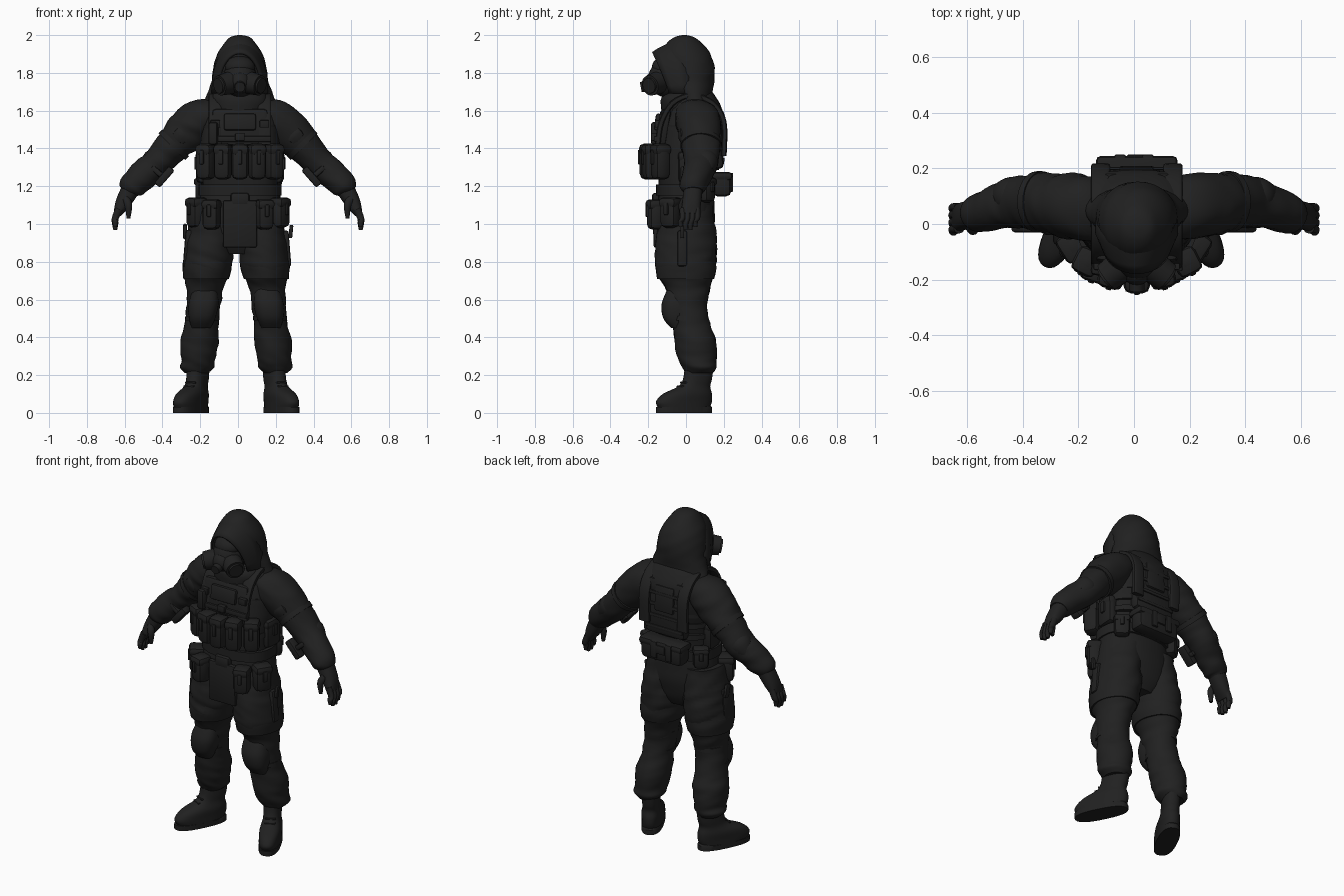
import bpy, bmesh, math
from mathutils import Vector, Matrix, noise

cube = bpy.data.objects.get("Cube")
if cube:
    bpy.data.objects.remove(cube)

black = bpy.data.materials.new("matte_black")
black.use_nodes = True
shade = .015
black.diffuse_color = (shade, shade, shade, 1)
bsdf = black.node_tree.nodes["Principled BSDF"]
bsdf.inputs["Base Color"].default_value = black.diffuse_color
bsdf.inputs["Roughness"].default_value = .9

X, Y, Z = Vector((1, 0, 0)), Vector((0, 1, 0)), Vector((0, 0, 1))
SIDES = ((1, "left"), (-1, "right"))
BACK = math.pi


def finish(name, bm):
    bmesh.ops.recalc_face_normals(bm, faces=bm.faces)
    mesh = bpy.data.meshes.new(name)
    bm.to_mesh(mesh)
    bm.free()
    mesh.materials.append(black)
    part = bpy.data.objects.new(name, mesh)
    bpy.context.collection.objects.link(part)
    bpy.ops.object.select_all(action='DESELECT')
    part.select_set(True)
    bpy.context.view_layer.objects.active = part
    bpy.ops.object.shade_smooth_by_angle(angle=math.radians(40))
    return part


def smooth_keys(keys, steps):
    """Hermite interpolation through the key rings."""
    keys = [Vector(key) for key in keys]
    last = len(keys) - 1
    slopes = [(keys[min(i + 1, last)] - keys[max(i - 1, 0)]) / 2 for i in range(last + 1)]
    rings = []
    for i in range(last):
        step = keys[i + 1] - keys[i]
        for t in (j / steps for j in range(steps)):
            ease = t * t * (3 - 2 * t)
            pull = slopes[i] * (1 - t) - slopes[i + 1] * t
            rings.append(keys[i] + step * ease + pull * t * (1 - t))
    return rings + [keys[last]]


def loft(name, keys, ref=None, steps=4, sides=28, square=1, folds=0, yaw=0):
    """Skin over rings (x, y, z, rx, ry); rings tilt with the path if ref is given."""
    rings = smooth_keys(keys, steps)
    bm = bmesh.new()
    loops = []
    for i, ring in enumerate(rings):
        centre = Vector(ring[:3])
        along, deep = Z, Y
        if ref:
            deep = ref
            along = Vector(rings[min(i + 1, len(rings) - 1)][:3]) - Vector(rings[max(i - 1, 0)][:3])
        wide = deep.cross(along).normalized()
        loop = []
        for j in range(sides):
            turn = math.tau * j / sides
            c, s = math.cos(turn), math.sin(turn)
            offset = (wide * ring[3] * math.copysign(abs(c) ** square, c)
                      + deep * ring[4] * math.copysign(abs(s) ** square, s))
            spot = centre + offset
            crease = noise.noise(Vector((spot.x * 8, spot.y * 8, spot.z * 22 + spot.x * 9)))
            loop.append(bm.verts.new(centre + offset * (1 + folds * crease)))
        loops.append(loop)
    for low, high in zip(loops, loops[1:]):
        for j in range(sides):
            n = (j + 1) % sides
            bm.faces.new((low[j], low[n], high[n], high[j]))
    bm.faces.new(loops[0])
    bm.faces.new(loops[-1])
    if yaw:
        bmesh.ops.rotate(bm, verts=bm.verts, cent=Vector(keys[-1][:3]), matrix=Matrix.Rotation(yaw, 3, 'Z'))
    return finish(name, bm)


def column(name, axis, rows, **style):
    """Upright loft: rows (z, y, rx, ry) around an axis given as x for each z."""
    return loft(name, [(axis(z), y, z, rx, ry) for z, y, rx, ry in rows], **style)


def band(name, axis, z, y, rx, ry, height, **style):
    return column(name, axis, [(z + height * end, y, rx, ry) for end in (-.5, .5)], steps=1, **style)


def placed(name, bm, loc, rotation):
    bm.transform(Matrix.Translation(loc) @ rotation)
    return finish(name, bm)


def box(name, loc, size, yaw=0, roll=0, pitch=0, bevel=.015):
    bm = bmesh.new()
    bmesh.ops.create_cube(bm, size=1)
    bmesh.ops.scale(bm, verts=bm.verts, vec=size)
    bmesh.ops.bevel(bm, geom=bm.edges[:], offset=min(bevel, min(size) * .4), segments=2, affect='EDGES', profile=.5)
    return placed(name, bm, loc, Matrix.Rotation(yaw, 4, 'Z') @ Matrix.Rotation(roll, 4, 'Y') @ Matrix.Rotation(pitch, 4, 'X'))


def ball(name, loc, radii):
    bm = bmesh.new()
    bmesh.ops.create_uvsphere(bm, u_segments=28, v_segments=16, radius=1)
    return placed(name, bm, loc, Matrix.Diagonal((*radii, 1)))


def can(name, loc, direction, radius, depth):
    bm = bmesh.new()
    bmesh.ops.create_cone(bm, cap_ends=True, segments=24, radius1=radius, radius2=radius * .9, depth=depth)
    return placed(name, bm, loc, Vector(direction).to_track_quat('Z', 'Y').to_matrix().to_4x4())


def pouch(name, loc, size, yaw=0):
    """Rounded pouch with a lid and a closing tab on its outer face."""
    outward = Matrix.Rotation(yaw, 3, 'Z') @ -Y
    centre = Vector(loc)
    width, depth, height = size
    box(name, centre, size, yaw, bevel=.03)
    box(name + "_lid", centre + Z * height / 3, (width * 1.05, depth * 1.1, height / 3), yaw, bevel=.025)
    box(name + "_tab", centre + outward * depth / 2 + Z * height / 8, (width / 4, .02, height * .4), yaw, bevel=.005)


def spine(z):
    return .01


# Torso and hips
column("torso", spine, [(1.14, 0, .2, .14), (1.3, 0, .2, .15), (1.42, .02, .21, .16), (1.54, .04, .21, .16),
                        (1.61, .05, .2, .14), (1.67, .05, .16, .11), (1.71, .05, .1, .08)], square=.85, folds=.03)
column("hips", spine, [(.84, 0, .12, .1), (.9, 0, .19, .13), (1, 0, .22, .15), (1.1, 0, .22, .15), (1.2, 0, .2, .14)],
       square=.85, folds=.03)
band("belt", spine, 1.18, 0, .22, .16, height=.06, square=.85)
column("collar", spine, [(1.59, 0, .15, .13), (1.67, 0, .15, .13), (1.71, .02, .12, .09)], folds=.06)

# Hooded head with an overhanging brim
column("hood", spine, [(1.65, .05, .19, .09), (1.7, .04, .17, .1), (1.76, .03, .15, .12), (1.83, .02, .14, .13),
                       (1.9, 0, .12, .13), (1.96, -.01, .08, .09), (1.99, -.01, .05, .05), (2, -.01, .01, .01)], folds=.03)
bm = bmesh.new()
rows = []
for width, crown_y, cheek_y, crown in ((.15, -.01, .03, 1.99), (.15, -.09, -.03, 1.96), (.13, -.15, -.07, 1.93),
                                       (.12, -.18, -.09, 1.91)):
    rows.append([bm.verts.new((spine(crown) + width * math.cos(a), cheek_y + (crown_y - cheek_y) * math.sin(a),
                               1.69 + (crown - 1.69) * math.sin(a) ** .85))
                 for a in (math.pi * i / 24 for i in range(25))])
for rear, front in zip(rows, rows[1:]):
    for i in range(24):
        bm.faces.new((rear[i], rear[i + 1], front[i + 1], front[i]))
brim = finish("hood_brim", bm)
brim.modifiers.new("thickness", 'SOLIDIFY').thickness = .014

# Breathing mask
ball("mask_face", (.01, -.1, 1.77), (.09, .1, .1))
ball("mask_visor", (.01, -.11, 1.83), (.08, .07, .06))
ball("mask_snout", (.01, -.16, 1.75), (.06, .06, .06))
can("mask_outlet", (.01, -.21, 1.73), direction=(0, -1, -.2), radius=.03, depth=.06)
for s, side in SIDES:
    aim = Vector((s * .8, -.6, -.2))
    filter_spot = Vector((.01 + s * .08, -.17, 1.74))
    can(side + "_filter", filter_spot, aim, radius=.06, depth=.07)
    can(side + "_filter_cap", filter_spot + aim * .03, aim, radius=.045, depth=.03)

# Vest panels
box("chest_panel", (.01, -.12, 1.51), (.3, .06, .2), pitch=-.16, bevel=.03)
box("chest_pocket", (.01, -.15, 1.54), (.17, .03, .09), pitch=-.16)
box("chest_strap", (.01, -.16, 1.45), (.33, .02, .03), bevel=.005)
box("chest_buckle", (.01, -.17, 1.46), (.05, .03, .04), bevel=.005)
box("back_panel", (.01, .16, 1.46), (.27, .07, .34), pitch=.04, bevel=.03)
box("back_pocket", (.01, .19, 1.52), (.13, .03, .16), pitch=.06)
for i in range(4):
    height = 1.3 + .07 * i
    box("back_webbing", (.01, .2, height + .04), (.25, .01, .02), bevel=.005)
    band("vest_band", spine, height, .015 + i * .006, .21, .16, height=.03, square=.85)

# Front pouches in a fan around the waist
for i in range(-2, 3):
    pouch("magazine_pouch", (.01 + i * .09, -.2 + .016 * i * i, 1.33), (.09, .09, .19), yaw=i * .24)
box("radio", (-.13, -.16, 1.48), (.05, .05, .12), yaw=-.15)

# Belt pouches and apron flap
box("apron_flap", (.01, -.16, 1), (.18, .03, .25), pitch=.03, bevel=.01)
box("apron_top", (.01, -.16, 1.13), (.1, .04, .07))
pouch("back_belt_pouch", (.01, .19, 1.21), (.28, .1, .13), yaw=BACK)

for s, side in SIDES:
    box(side + "_back_pouch_clip", (s * .05, .24, 1.22), (.04, .02, .1), bevel=.005)
    pouch(side + "_front_belt_pouch", (s * .14, -.16, 1.05), (.09, .09, .16), yaw=s * .3)
    pouch(side + "_hip_pouch", (s * .22, -.08, 1.06), (.1, .09, .16), yaw=s)
    pouch(side + "_side_pouch", (.01 + s * .2, .02, 1.3), (.12, .06, .17), yaw=s * 1.5)
    pouch(side + "_rear_pouch", (s * .18, .11, 1.18), (.09, .07, .13), yaw=s * 2.5)

    # Shoulder strap arching from chest to back
    strap = [(-.15, 1.42), (-.13, 1.54), (-.07, 1.64), (.03, 1.68), (.14, 1.64), (.2, 1.54), (.2, 1.36)]
    loft(side + "_shoulder_strap", [(.01 + s * .13, y, z, .015, .035) for y, z in strap], ref=X, square=.5, sides=16)
    box(side + "_strap_buckle", (.01 + s * .13, -.15, 1.53), (.05, .03, .04), bevel=.005)

    # Sleeve with band, elbow pad and wrist device
    sleeve = [(.12, .05, 1.57, .09, .11), (.2, .06, 1.55, .11, .12), (.28, .07, 1.48, .11, .11), (.36, .08, 1.4, .09, .1),
              (.43, .08, 1.32, .08, .09), (.5, .06, 1.26, .08, .08), (.56, .04, 1.2, .07, .07), (.58, .04, 1.17, .05, .05)]
    loft(side + "_sleeve", [(s * x, *rest) for x, *rest in sleeve], ref=Y, steps=6, folds=.09)
    loft(side + "_sleeve_band", [(s * (.34 + end), .08, 1.42 - end, .1, .11) for end in (-.01, .01)], ref=Y, steps=1)
    loft(side + "_elbow_pad", [(s * (.44 + end), .1, 1.33 - end, .07 - abs(end) / 2, .07 - abs(end) / 2)
                               for end in (-.05, 0, .05)], ref=Y)
    box(side + "_arm_patch", (s * .3, .01, 1.47), (.09, .1, .1), roll=s * .8, bevel=.04)
    box(side + "_wrist_device", (s * .39, 0, 1.25), (.12, .06, .04), roll=s * .85, bevel=.01)
    box(side + "_wrist_strap", (s * .42, .02, 1.27), (.03, .07, .1), roll=s * .85, bevel=.01)

    # Gloved hand
    loft(side + "_palm", [(s * .56, .04, 1.2, .05, .05), (s * .61, .03, 1.11, .04, .05), (s * .64, .02, 1.05, .02, .05)],
         ref=Y, square=.85)
    for i in range(4):
        y = .06 - .026 * i
        tip = .96 + .016 * abs(i - 1.5)
        loft(side + "_finger", [(s * .63, y, 1.08, .02, .016), (s * .65, y, 1.03, .018, .015),
                                (s * .65, y - .01, tip + .03, .016, .014), (s * .65, y - .01, tip, .01, .01)], ref=Y, sides=12)
    loft(side + "_thumb", [(s * .6, 0, 1.14, .02, .02), (s * .58, -.02, 1.1, .02, .02), (s * .58, -.02, 1.03, .01, .01)],
         ref=Y, sides=12)

    # Trouser leg, splayed outward towards the foot
    def leg(z):
        return s * (.23 - z / 10) - .01

    column(side + "_trouser", leg, [(1.1, 0, .11, .14), (1, 0, .12, .15), (.9, 0, .13, .16), (.8, 0, .13, .16),
                                    (.73, 0, .12, .15), (.67, .01, .1, .12), (.57, .01, .09, .1), (.46, .03, .09, .1),
                                    (.37, .05, .1, .11), (.28, .06, .09, .1), (.24, .07, .09, .09), (.21, .07, .06, .07)],
           steps=6, folds=.08)
    column(side + "_thigh_hem", leg, [(.71, 0, .12, .15), (.77, 0, .13, .16), (.84, 0, .13, .15)], folds=.04)

    # Knee pad with straps
    column(side + "_knee_pad", leg, [(.45, -.04, .05, .04), (.5, -.05, .07, .07), (.57, -.05, .08, .08),
                                     (.63, -.05, .07, .06), (.67, -.05, .05, .04)], square=.8)
    for strap_z in (.5, .61):
        band(side + "_knee_strap", leg, strap_z, .015, .09, .1, height=.024)

    # Boot, sole and laces, toes turned out
    def ankle(z):
        return s * .2 - .01

    turn = s * .46
    column(side + "_boot", ankle, [(.03, -.02, .06, .15), (.06, -.02, .06, .16), (.1, 0, .06, .14), (.14, .04, .05, .09),
                                   (.18, .06, .05, .08), (.25, .07, .05, .08)], square=.85, yaw=turn)
    column(side + "_boot_sole", ankle, [(0, -.02, .06, .16), (.03, -.02, .06, .16), (.04, .07, .04, .06)],
           steps=1, square=.8, yaw=turn)
    for i in range(4):
        reach = Matrix.Rotation(turn, 3, 'Z') @ Vector((0, .02 * i - .12, 0))
        box(side + "_boot_lace", Vector((ankle(0), .07, .12 + .02 * i)) + reach, (.06, .04, .01), yaw=turn, bevel=.005)

# Thigh holster on the right, sheathed knife on the left
box("holster", (-.26, -.02, .87), (.05, .11, .2), roll=.08)
box("holster_grip", (-.28, 0, .96), (.02, .04, .08), pitch=.25, bevel=.01)
box("knife_sheath", (.26, -.02, .87), (.03, .05, .19), roll=-.08, bevel=.01)
box("knife_handle", (.28, -.02, .96), (.02, .02, .07), roll=.1, bevel=.005)
